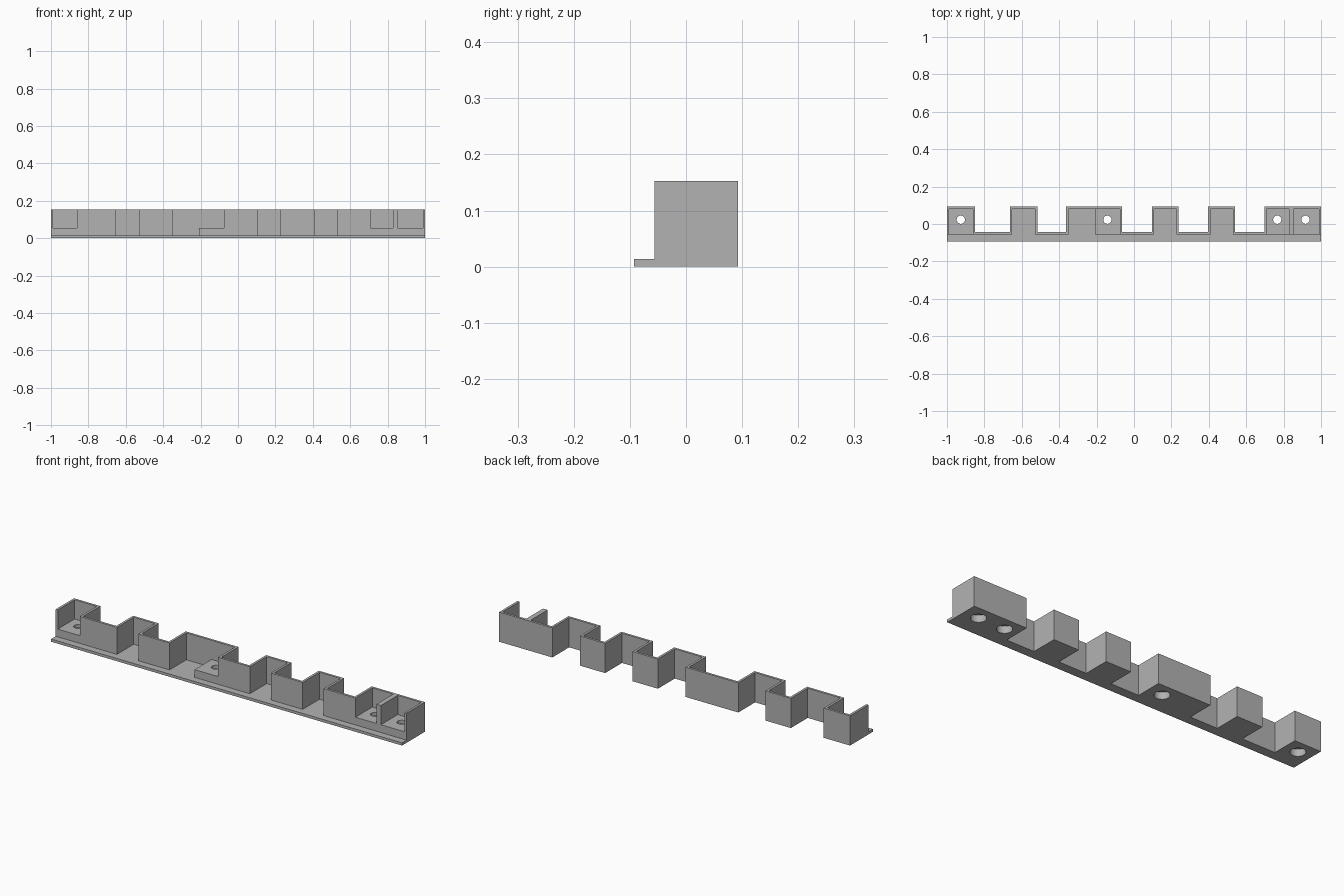
import bpy, bmesh, math

default = bpy.data.objects.get("Cube")
if default:
    bpy.data.objects.remove(default)

grey = bpy.data.materials.new("plain grey")
grey.use_nodes = True
COLOUR = (0.45, 0.45, 0.45, 1)
grey.diffuse_color = COLOUR
grey.node_tree.nodes["Principled BSDF"].inputs["Base Color"].default_value = COLOUR

LIP, FRONT, BACK = -0.093, -0.056, 0.093
WALL = 0.012
FLOOR, PAD, TOP = 0.014, 0.054, 0.153
# Outer left and right edge of each bay
BAYS = [(-1, -0.85), (-0.663, -0.517), (-0.363, -0.063),
        (0.095, 0.239), (0.396, 0.54), (0.697, 1)]


def add_object(name, bm):
    bmesh.ops.recalc_face_normals(bm, faces=bm.faces)
    mesh = bpy.data.meshes.new(name)
    bm.to_mesh(mesh)
    bm.free()
    mesh.materials.append(grey)
    obj = bpy.data.objects.new(name, mesh)
    bpy.context.collection.objects.link(obj)
    return obj


def prism(name, outline, z0, z1):
    """Extrude a plan outline from z0 up to z1."""
    bm = bmesh.new()
    face = bm.faces.new([bm.verts.new((x, y, z0)) for x, y in outline])
    out = bmesh.ops.extrude_face_region(bm, geom=[face])
    verts = [g for g in out["geom"] if isinstance(g, bmesh.types.BMVert)]
    bmesh.ops.translate(bm, verts=verts, vec=(0, 0, z1 - z0))
    return add_object(name, bm)


def box(name, x0, x1, y0, y1, z0, z1):
    return prism(name, [(x0, y0), (x1, y0), (x1, y1), (x0, y1)], z0, z1)


# Crenellated plan: back side and front side of the wall
outer, inner = [], []
for left, right in BAYS:
    y_left = FRONT if left == -1 else FRONT + WALL
    y_right = FRONT if right == 1 else FRONT + WALL
    outer += [(left, y_left), (left, BACK), (right, BACK), (right, y_right)]
    a, b = left + WALL, right - WALL
    inner += [(a, FRONT), (a, BACK - WALL), (b, BACK - WALL), (b, FRONT)]

prism("zigzag_wall", outer + inner[::-1], FLOOR, TOP)
floor = prism("floor_plate", [(1, LIP), (-1, LIP)] + outer, 0, FLOOR)

# Raised screw pads and the divider in the end bay
IN = BACK - WALL
pads = [box("right_end_pad", -1 + WALL, -0.85 - WALL, FRONT, IN, FLOOR, PAD),
        box("middle_pad", -0.208, -0.063 - WALL, FRONT, IN, FLOOR, PAD),
        box("left_inner_pad", 0.697 + WALL, 0.828, FRONT, IN, FLOOR, PAD),
        box("left_end_pad", 0.854, 1 - WALL, FRONT, IN, FLOOR, PAD)]
box("divider", 0.828, 0.854, FRONT, IN, FLOOR, TOP)

# Screw holes, wider underneath
HOLES = [-0.926, -0.142, 0.766, 0.917]
profile = [(0.036, -0.02), (0.036, 0.036), (0.022, 0.036), (0.022, 0.1)]
SIDES = 32
bm = bmesh.new()
for hx in HOLES:
    rings = [[bm.verts.new((hx + r * math.cos(math.tau * i / SIDES),
                            0.023 + r * math.sin(math.tau * i / SIDES), z))
              for i in range(SIDES)] for r, z in profile]
    bm.faces.new(rings[0][::-1])
    bm.faces.new(rings[-1])
    for low, high in zip(rings, rings[1:]):
        for i in range(SIDES):
            j = (i + 1) % SIDES
            bm.faces.new([low[i], low[j], high[j], high[i]])
cutter = add_object("hole_cutter", bm)
cutter.hide_render = True

for part in [floor] + pads:
    mod = part.modifiers.new("screw holes", "BOOLEAN")
    mod.operation = "DIFFERENCE"
    mod.solver = "EXACT"
    mod.object = cutter
    bpy.ops.object.select_all(action="DESELECT")
    part.select_set(True)
    bpy.context.view_layer.objects.active = part
    bpy.ops.object.modifier_apply(modifier=mod.name)
    bpy.ops.object.shade_smooth_by_angle(angle=math.radians(30))
bpy.data.objects.remove(cutter)
